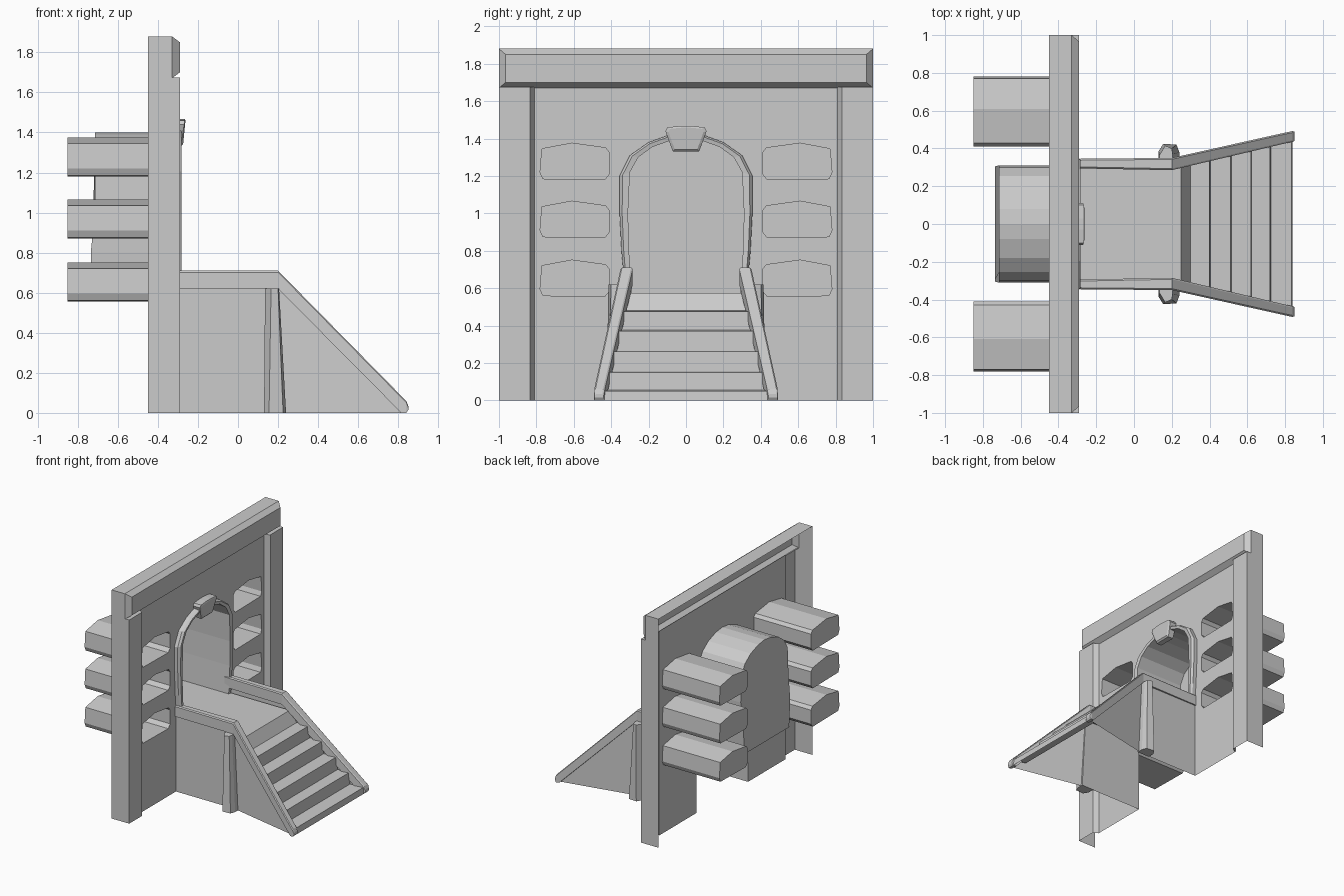
import bpy, bmesh
from mathutils import Vector

if "Cube" in bpy.data.objects:
    bpy.data.objects.remove(bpy.data.objects["Cube"])

def finish(name, bm):
    bmesh.ops.recalc_face_normals(bm, faces=bm.faces)
    me = bpy.data.meshes.new(name)
    bm.to_mesh(me)
    bm.free()
    ob = bpy.data.objects.new(name, me)
    bpy.context.collection.objects.link(ob)
    return ob

def loft(name, rings, closed=True, start=False, end=False):
    """Skin a series of equal-length rings, with optional end caps."""
    bm = bmesh.new()
    rows = [[bm.verts.new(p) for p in r] for r in rings]
    n = len(rows[0])
    for a, b in zip(rows, rows[1:]):
        for i in range(n if closed else n - 1):
            j = (i + 1) % n
            bm.faces.new((a[i], a[j], b[j], b[i]))
    if start:
        bm.faces.new(rows[0])
    if end:
        bm.faces.new(rows[-1])
    return finish(name, bm)

def both(half):
    """Mirror a half outline (y, z) running from +y side to the centre."""
    return half + [(-y, z) for y, z in reversed(half) if y > 0]

PANEL, FRONT, BACK, TOP = -.33, -.29, -.45, 1.88
FLOOR = .575
SIDES = {"left": -1, "right": 1}

# Doorway outlines
arch_in = both([(.29, FLOOR), (.305, .8), (.31, 1.0), (.30, 1.22), (.255, 1.30),
                (.18, 1.355), (.08, 1.39), (0, 1.40)])
arch_out = both([(.325, FLOOR), (.345, .8), (.355, 1.0), (.355, 1.2), (.30, 1.31),
                 (.20, 1.38), (.09, 1.42), (0, 1.43)])

# Window outlines, three per side
window = [(.41, .03), (.435, 0), (.765, .005), (.78, .04), (.77, .165),
          (.61, .195), (.43, .17), (.41, .145)]
levels = {"lower": .555, "middle": .87, "upper": 1.18}

# Wall panel with door and window holes
bm = bmesh.new()
loops = [[(.82, 0), (.82, 1.68), (-.82, 1.68), (-.82, 0), (-.335, 0), (-.335, FLOOR)]
         + arch_in[::-1] + [(.335, FLOOR), (.335, 0)]]
for s in SIDES.values():
    for z0 in levels.values():
        loops.append([(s * y, z + z0) for y, z in window])
for loop in loops:
    vs = [bm.verts.new((PANEL, y, z)) for y, z in loop]
    for i in range(len(vs)):
        bm.edges.new((vs[i - 1], vs[i]))
bmesh.ops.triangle_fill(bm, use_beauty=True, edges=bm.edges[:], normal=Vector((1, 0, 0)))
bmesh.ops.dissolve_limit(bm, angle_limit=.01, verts=bm.verts[:], edges=bm.edges[:])
finish("wall_panel", bm)

# Top beam: open-backed shell with bevelled edges and ends
beam = [(BACK, TOP, 1), (PANEL, TOP, 1), (FRONT, 1.85, .965), (FRONT, 1.70, .965), (PANEL, 1.67, 1)]
loft("top_beam", [[(x, s * y, z) for x, z, y in beam] for s in (-1, 1)], closed=False)
for side, s in SIDES.items():
    loft("beam_end_" + side, [[(x, s * y, z) for x, z, y in beam[1:3]],
                              [(x, s * y, z) for x, z, y in (beam[4], beam[3])]], closed=False)
    # Outer return of the beam, then the side pillar
    loft("beam_return_" + side, [[(BACK, s, 1.66), (PANEL, s, 1.66)],
                                 [(BACK, s, TOP), (PANEL, s, TOP)]], closed=False)
    pillar = [(BACK, 1), (FRONT, 1), (FRONT, .835), (PANEL, .81)]
    loft("pillar_" + side, [[(x, s * y, z) for x, y in pillar] for z in (0, 1.675)], closed=False)
    loft("pillar_top_" + side, [[(PANEL, s, 1.675), (FRONT, s, 1.675)],
                                [(PANEL, s * .81, 1.675), (FRONT, s * .835, 1.675)]], closed=False)
    # Window boxes
    for lv, z0 in levels.items():
        loft("window_box_%s_%s" % (lv, side),
             [[(x, s * y, z + z0) for y, z in window] for x in (PANEL, -.85)], end=True)

# Tunnel behind the doorway
loft("door_tunnel", [[(PANEL, y, z) for y, z in arch_in],
                     [(-.715 - .02 * (z < .9), y, z) for y, z in arch_in]], closed=False, end=True)

# Door trim with a bevelled profile
mid = [((a[0] * .7 + b[0] * .3), (a[1] * .7 + b[1] * .3)) for a, b in zip(arch_out, arch_in)]
loft("door_trim", [[(PANEL, y, z) for y, z in arch_out], [(-.30, y, z) for y, z in arch_out],
                   [(-.283, y, z) for y, z in mid], [(-.288, y, z) for y, z in arch_in],
                   [(PANEL, y, z) for y, z in arch_in]], closed=False)

# Keystone
key = both([(.07, 1.33), (.085, 1.37), (.11, 1.44), (.10, 1.46), (.03, 1.467)])
def scaled(f):
    return [(y * f, 1.405 + (z - 1.405) * f) for y, z in key]
loft("keystone", [[(PANEL, y, z) for y, z in key],
                  [(-.275 + .15 * (z - 1.40), y, z) for y, z in key],
                  [(-.268 + .1 * (z - 1.40), y, z) for y, z in scaled(.85)]], end=True)

# Landing and steps, one folded sheet widening towards the foot
steps = [(-.735, FLOOR), (PANEL, FLOOR), (.2, FLOOR), (.25, FLOOR), (.30, .48), (.40, .475),
         (.405, .375), (.51, .37), (.515, .265), (.62, .26), (.625, .155), (.72, .15),
         (.725, .055), (.835, .05), (.84, 0)]
def half_width(x):
    if x < PANEL - .01:
        return .30
    return .315 + max(0, x - .2) * .205
loft("landing_and_steps", [[(x, s * half_width(x), z) for s in (-1, 1)] for x, z in steps],
     closed=False)

# Side walls, handrails and posts
rail = [(PANEL, .71, .62, .295, .345), (.2, .71, .62, .285, .35),
        (.815, .085, 0, .43, .487), (.84, .06, 0, .435, .492), (.85, .035, .015, .44, .488)]
post_low = [(.13, .33), (.13, .385), (.155, .425), (.225, .42), (.24, .38), (.24, .33)]
post_top = [(.135, .33), (.135, .365), (.165, .415), (.20, .40), (.205, .37), (.205, .33)]
for side, s in SIDES.items():
    wall = [(PANEL, .335, .64), (.2, .335, .64), (.82, .465, .03)]
    loft("stair_wall_" + side, [[(x, s * y, 0) for x, y, z in wall],
                                [(x, s * y, z) for x, y, z in wall]], closed=False)
    rings = []
    for x, zt, zb, a, b in rail:
        c = .008
        rings.append([(x, s * y, z) for y, z in ((a, zb), (b, zb), (b, zt - c), (b - c, zt),
                                                 (a + c, zt), (a, zt - c))])
    loft("handrail_" + side, rings, start=True, end=True)
    loft("post_" + side, [[(x, s * y, 0) for x, y in post_low],
                          [(x, s * y, .62) for x, y in post_top]], start=True, end=True)
